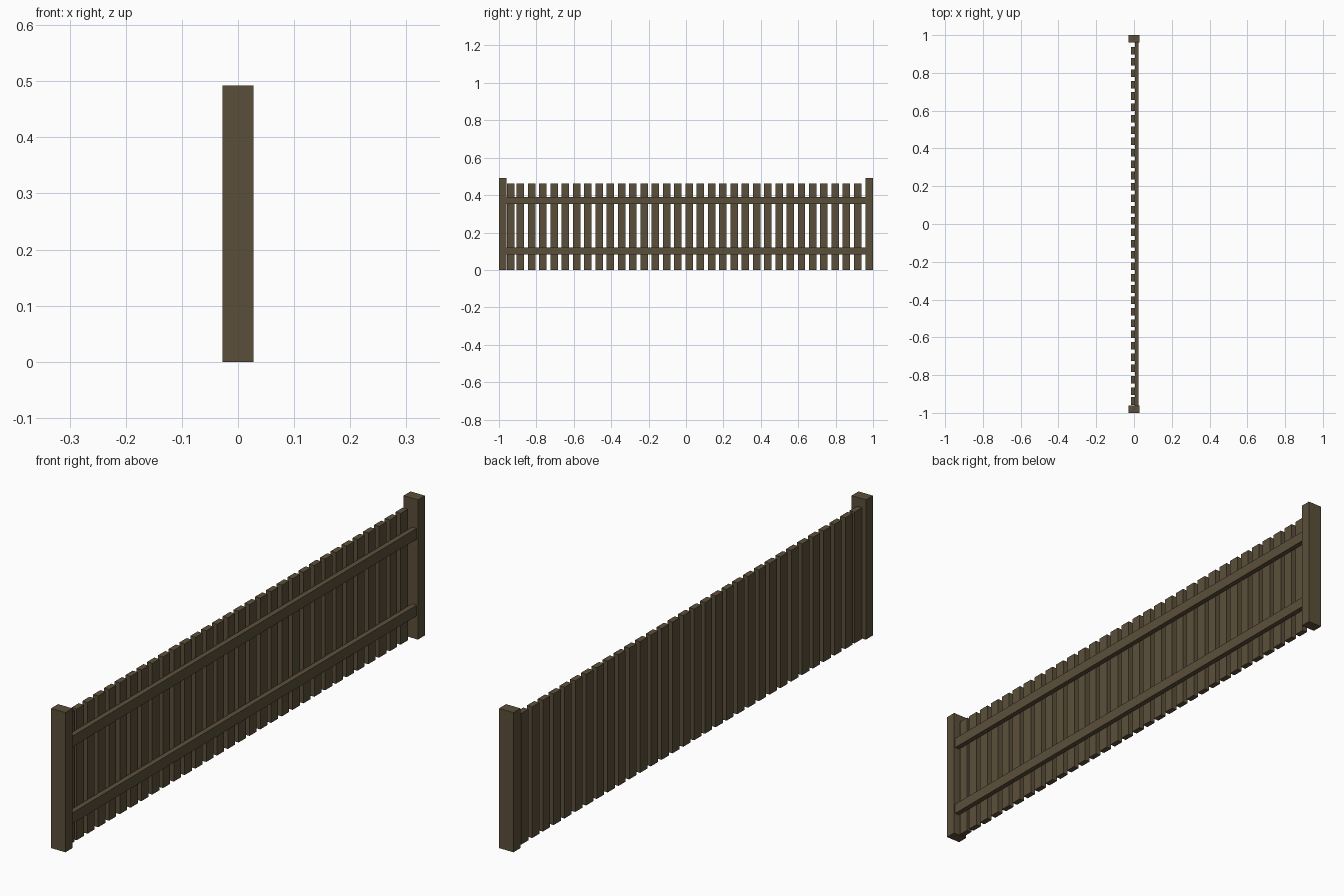
import bpy

if "Cube" in bpy.data.objects:
    bpy.data.objects.remove(bpy.data.objects["Cube"])

wood = bpy.data.materials.new("dark_wood")
wood.diffuse_color = (0.105, 0.078, 0.042, 1)
wood.use_nodes = True
wood.node_tree.nodes["Principled BSDF"].inputs["Base Color"].default_value = wood.diffuse_color


def box(name, x, y, z):
    """Box spanning the given (min, max) ranges."""
    bpy.ops.mesh.primitive_cube_add(size=1)
    ob = bpy.context.object
    ob.name = name
    lo, hi = zip(x, y, z)
    for v in ob.data.vertices:
        v.co = [hi[i] if v.co[i] > 0 else lo[i] for i in range(3)]
    ob.data.materials.append(wood)
    return ob


# End posts
box("post_left", (-0.028, 0.028), (-1.0, -0.961), (0, 0.492))
box("post_right", (-0.028, 0.028), (0.961, 1.0), (0, 0.492))

# Horizontal rails between the posts
box("rail_lower", (0.005, 0.023), (-0.961, 0.961), (0.082, 0.12))
box("rail_upper", (0.005, 0.023), (-0.961, 0.961), (0.352, 0.39))

# Evenly spaced pickets, plus one tucked in beside the left post
centres = [-0.937] + [-0.885 + i * 0.0601 for i in range(31)]
for i, c in enumerate(centres):
    box(f"picket_{i + 1:02d}", (-0.015, 0.005), (c - 0.02, c + 0.02), (0, 0.462))
